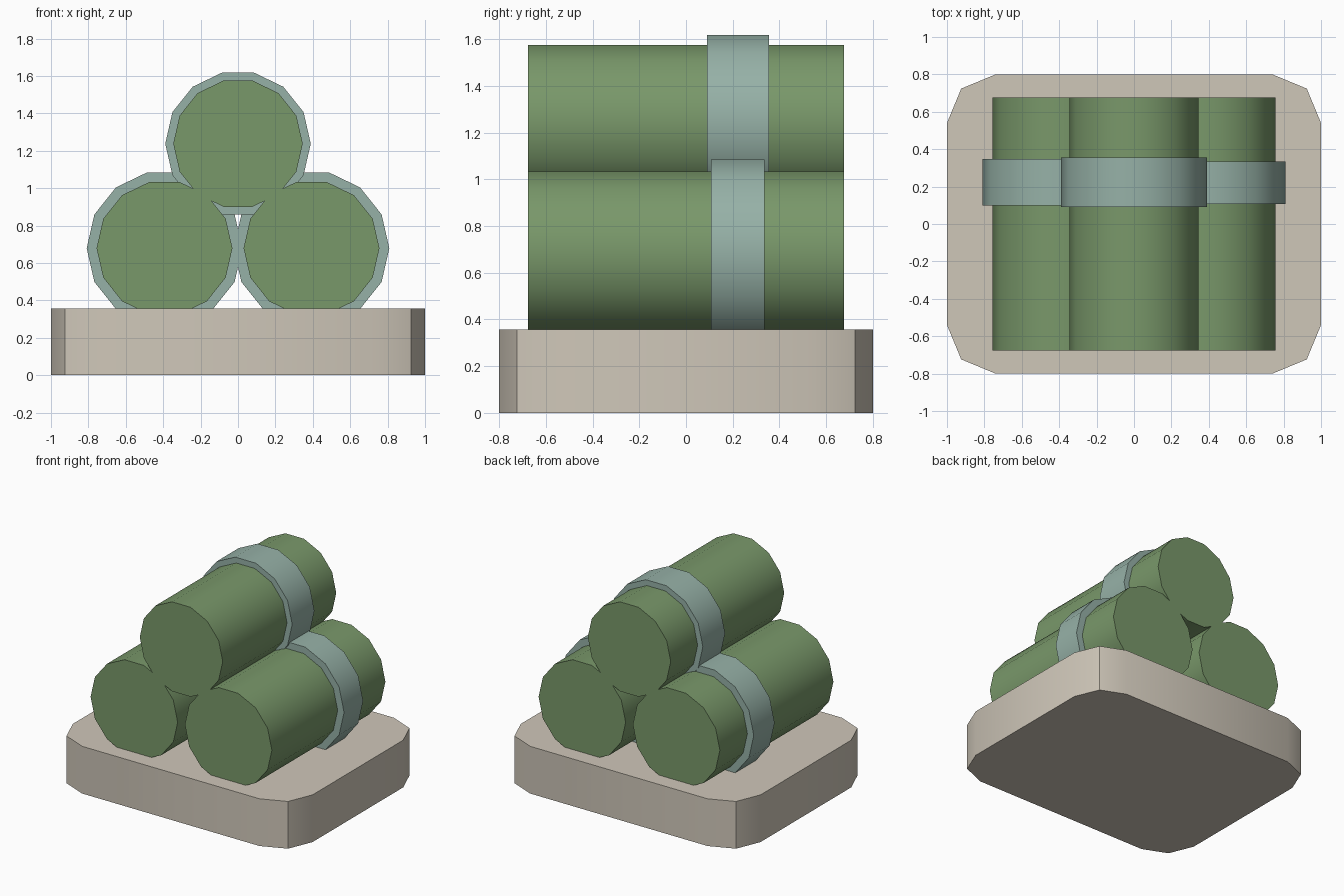
import bpy, bmesh, math

if "Cube" in bpy.data.objects:
    bpy.data.objects.remove(bpy.data.objects["Cube"])


def srgb(r, g, b):
    return [((c / 255 + 0.055) / 1.055) ** 2.4 for c in (r, g, b)] + [1.0]


def material(name, rgb):
    m = bpy.data.materials.new(name)
    m.diffuse_color = srgb(*rgb)
    m.use_nodes = True
    m.node_tree.nodes["Principled BSDF"].inputs["Base Color"].default_value = m.diffuse_color
    return m


GREEN = material("moss green", (121, 152, 106))
TEAL = material("pale teal", (150, 177, 167))
STONE = material("warm stone", (207, 199, 185))


def prism(name, outline, depth, mat, location, rotation=(0, 0, 0)):
    """Extrude a closed XY outline by depth, centred on its own z."""
    bm = bmesh.new()
    low = [bm.verts.new((x, y, -depth / 2)) for x, y in outline]
    high = [bm.verts.new((x, y, depth / 2)) for x, y in outline]
    bm.faces.new(low[::-1])
    bm.faces.new(high)
    n = len(outline)
    for i in range(n):
        j = (i + 1) % n
        bm.faces.new((low[i], low[j], high[j], high[i]))
    mesh = bpy.data.meshes.new(name)
    bm.to_mesh(mesh)
    bm.free()
    mesh.materials.append(mat)
    obj = bpy.data.objects.new(name, mesh)
    obj.location, obj.rotation_euler = location, rotation
    bpy.context.collection.objects.link(obj)
    bpy.context.view_layer.objects.active = obj
    obj.select_set(True)
    bpy.ops.object.shade_smooth_by_angle(angle=math.radians(30))
    obj.select_set(False)
    return obj


def roll(name, radius, y0, y1, x, z, mat):
    """Fourteen-sided cylinder lying along y, with a flat on top."""
    ring = [(radius * math.cos(math.tau * i / 14), radius * math.sin(math.tau * i / 14))
            for i in range(14)]
    prism(name, ring, y1 - y0, mat, (x, (y0 + y1) / 2, z), (math.pi / 2, 0, 0))


# Base slab with two-segment rounded corners
R = 0.26
outline = []
for quarter, (sx, sy) in enumerate(((1, 1), (-1, 1), (-1, -1), (1, -1))):
    for step in range(3):
        a = math.radians(90 * quarter + 45 * step)
        outline.append((sx * (1 - R) + R * math.cos(a), sy * (0.8 - R) + R * math.sin(a)))
prism("base_slab", outline, 0.356, STONE, (0, 0, 0.178))

# Stacked rolls, each with a wider band: x, z, roll radius, band radius, band y range
for side, x, z, r, band_r, y0, y1 in (
        ("left", -0.393, 0.679, 0.363, 0.416, 0.10, 0.348),
        ("right", 0.393, 0.679, 0.363, 0.416, 0.108, 0.335),
        ("top", 0.0, 1.238, 0.346, 0.389, 0.09, 0.355)):
    roll(side + "_roll", r, -0.676, 0.676, x, z, GREEN)
    roll(side + "_band", band_r, y0, y1, x, z, TEAL)
